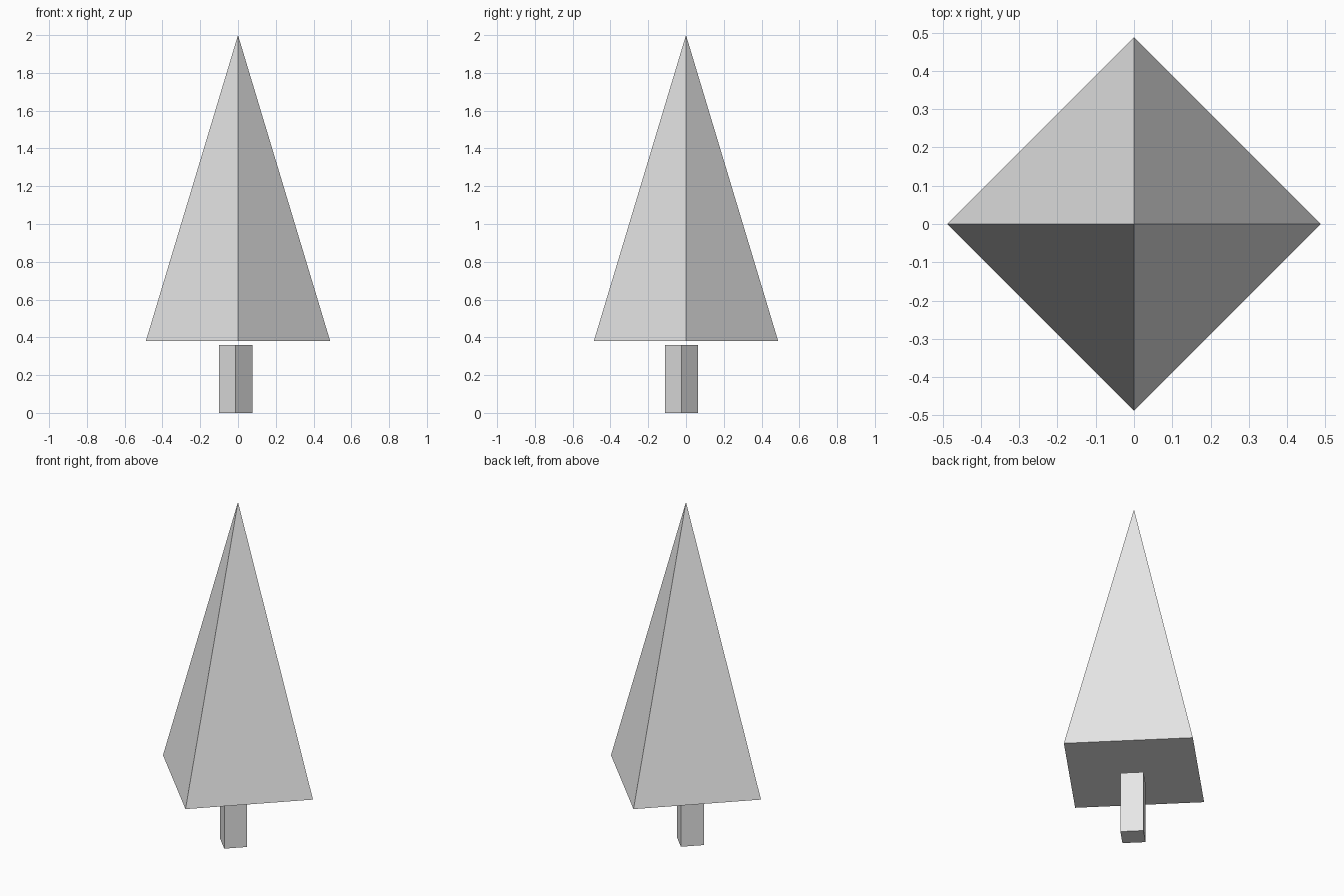
import bpy

cube = bpy.data.objects.get("Cube")
if cube:
    bpy.data.objects.remove(cube, do_unlink=True)

GREY = (0.8, 0.8, 0.8, 1.0)
grey = bpy.data.materials.new("plain_grey")
grey.use_nodes = True
grey.diffuse_color = GREY
grey.node_tree.nodes["Principled BSDF"].inputs["Base Color"].default_value = GREY


def four_sided(name, x, y, bottom, top, bottom_radius, top_radius):
    """Four-sided flat-faced prism or pyramid with corners on the x and y axes."""
    bpy.ops.mesh.primitive_cone_add(
        vertices=4, radius1=bottom_radius, radius2=top_radius,
        depth=top - bottom, location=(x, y, (bottom + top) / 2))
    part = bpy.context.object
    part.name = name
    part.data.materials.append(grey)
    return part


# Square trunk, slightly off centre, ending just below the foliage
four_sided("trunk", -0.012, -0.023, 0, 0.36, 0.0875, 0.0875)

# Pyramid of foliage
four_sided("foliage", 0, 0, 0.38, 2, 0.488, 0)
